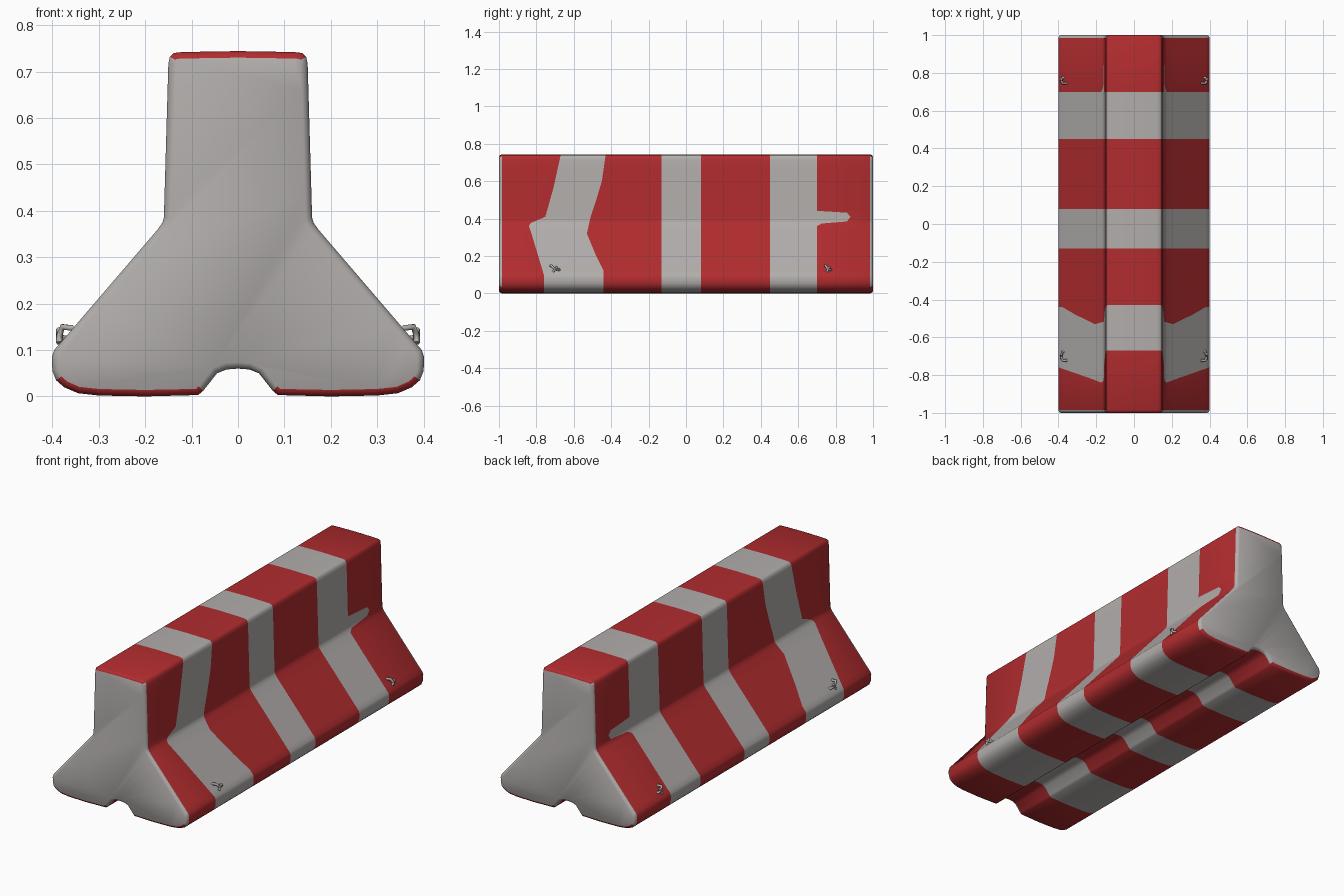
import bpy, bmesh, math
from mathutils import Vector

if "Cube" in bpy.data.objects:
    bpy.data.objects.remove(bpy.data.objects["Cube"])


def material(name, rgb):
    m = bpy.data.materials.new(name)
    m.diffuse_color = (*rgb, 1)
    m.use_nodes = True
    m.node_tree.nodes["Principled BSDF"].inputs["Base Color"].default_value = m.diffuse_color
    return m


GREY = material("concrete grey", (0.44, 0.42, 0.41))
RED = material("stripe red", (0.44, 0.025, 0.028))


def interp(table, z):
    # piecewise linear lookup, clamped at both ends
    if z <= table[0][0]:
        return table[0][1]
    for (z0, a), (z1, b) in zip(table, table[1:]):
        if z <= z1:
            return a + (b - a) * (z - z0) / (z1 - z0)
    return table[-1][1]


# Right half of the cross-section, from groove centre round to the top centre
half = [(0, .06), (.025, .058), (.045, .05), (.075, .012), (.086, .003), (.2, .0),
        (.3, .002), (.345, .007), (.375, .02), (.392, .035), (.4, .055), (.401, .085), (.396, .1)]
half += [(.40 - (z - .095) * .857, z) for z in (.12, .16, .2, .25, .3, .32, .36)]
half += [(.163, .374)]
half += [(.16 - (z - .375) * .029, z) for z in (.385, .41, .432, .442, .5, .56, .6, .66, .715)]
half += [(.147, .732), (.138, .74), (.12, .742), (0, .744)]
profile = half + [(-x, z) for x, z in reversed(half[1:-1])]
n = len(profile)

# Stripe edges as y positions that wander with height
edges = [
    [(.1, -.76), (.2, -.79), (.3, -.82), (.36, -.84), (.38, -.83), (.4, -.755), (.56, -.71), (.74, -.67)],
    [(.12, -.44), (.2, -.48), (.32, -.53), (.41, -.51), (.5, -.48), (.6, -.45), (.74, -.43)],
    [(0, -.13)], [(0, .08)], [(0, .45)],
    [(.372, .70), (.385, .86), (.41, .88), (.432, .86), (.442, .70)],
]
END = .985


def inset(i, d):
    # move a profile point inwards along its averaged normal
    a, b = Vector(profile[i - 1]), Vector(profile[(i + 1) % n])
    p = Vector(profile[i])
    t = ((p - a).normalized() + (b - p).normalized()).normalized()
    return p + Vector((-t.y, t.x)) * d


# Barrier body: profile lofted between stripe edges
bm = bmesh.new()


def ring(yfun, d=0):
    out = []
    for i in range(n):
        x, z = inset(i, d) if d else profile[i]
        out.append(bm.verts.new((x, yfun(profile[i][1]), z)))
    return out


rings = [ring(lambda z: -1, .014), ring(lambda z: -.995, .005), ring(lambda z: -END)]
rings += [ring(lambda z, t=t: interp(t, z)) for t in edges]
rings += [ring(lambda z: END), ring(lambda z: .995, .005), ring(lambda z: 1, .014)]
last = len(rings) - 2
for k, (r0, r1) in enumerate(zip(rings, rings[1:])):
    for i in range(n):
        j = (i + 1) % n
        f = bm.faces.new((r0[i], r0[j], r1[j], r1[i]))
        f.smooth = True
        if k < 2 or k > last - 2:
            # rounded end rim: red on top and underneath, grey at the sides
            zs = (profile[i][1] + profile[j][1]) / 2
            f.material_index = 1 if zs > .725 or zs < .03 else 0
        else:
            f.material_index = 1 if k % 2 == 0 else 0
# End caps
for r in (rings[0], rings[-1]):
    bm.faces.new(r)
bmesh.ops.recalc_face_normals(bm, faces=bm.faces)
lo = min(v.co.z for v in bm.verts)
for v in bm.verts:
    v.co.z -= lo
me = bpy.data.meshes.new("barrier_body")
bm.to_mesh(me)
bm.free()
me.materials.append(GREY)
me.materials.append(RED)
body = bpy.data.objects.new("barrier_body", me)
bpy.context.collection.objects.link(body)
bpy.context.view_layer.objects.active = body
body.select_set(True)
bpy.ops.object.shade_smooth_by_angle(angle=math.radians(42))


# Small lifting hooks on the sloped flanks
def hook(name, side, y, width):
    cu = bpy.data.curves.new(name, "CURVE")
    cu.dimensions = "3D"
    cu.bevel_depth = .007
    cu.bevel_resolution = 1
    cu.use_fill_caps = True
    for s in (-1, 1):
        # upper and lower stubs with a bent cross bar
        pts = [(.355, y + s * width / 2, .135 - s * .012), (.378, y + s * width / 2, .138 - s * .012),
               (.385, y, .13), (.385, y + s * width / 4, .115 + .03 * (s > 0))]
        sp = cu.splines.new("POLY")
        sp.points.add(len(pts) - 1)
        for p, (px, py, pz) in zip(sp.points, pts):
            p.co = (px * side, py, pz, 1)
    cu.materials.append(GREY)
    bpy.context.collection.objects.link(bpy.data.objects.new(name, cu))


for side, tag in ((1, "right"), (-1, "left")):
    hook("lifting_hook_front_" + tag, side, -.70, .045)
    hook("lifting_hook_back_" + tag, side, .76, .03)
